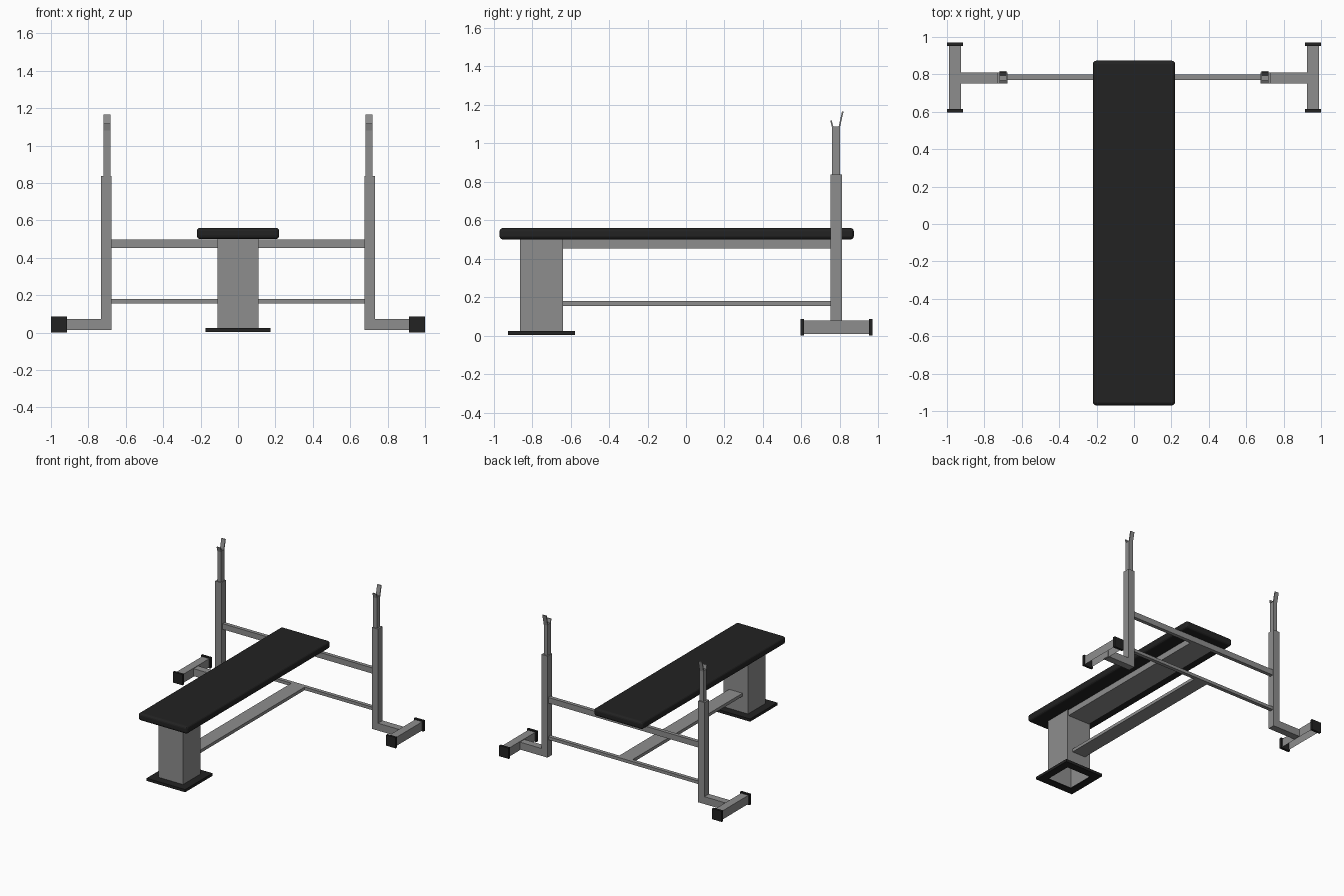
import bpy, bmesh
from mathutils import Vector

if "Cube" in bpy.data.objects:
    bpy.data.objects.remove(bpy.data.objects["Cube"])


def material(name, value):
    m = bpy.data.materials.new(name)
    m.diffuse_color = (value, value, value, 1)
    m.use_nodes = True
    m.node_tree.nodes["Principled BSDF"].inputs["Base Color"].default_value = m.diffuse_color
    return m


GREY = material("grey steel", 0.27)
BLACK = material("black rubber", 0.016)


def finish(name, bm, mat):
    me = bpy.data.meshes.new(name)
    bm.to_mesh(me)
    bm.free()
    me.materials.append(mat)
    ob = bpy.data.objects.new(name, me)
    bpy.context.collection.objects.link(ob)
    return ob


def box(name, x, y, z, mat, open_bottom=False):
    """Box from three (low, high) ranges, optionally without a floor."""
    bm = bmesh.new()
    bmesh.ops.create_cube(bm, size=1)
    for v in bm.verts:
        v.co = Vector([r[0] if c < 0 else r[1] for c, r in zip(v.co, (x, y, z))])
    if open_bottom:
        bm.normal_update()
        floor = [f for f in bm.faces if f.normal.z < -0.5]
        bmesh.ops.delete(bm, geom=floor, context='FACES_ONLY')
    return finish(name, bm, mat)


def prism(name, profile, x, mat):
    """Extrude a y-z profile along x."""
    bm = bmesh.new()
    face = bm.faces.new([bm.verts.new((x[0], y, z)) for y, z in profile])
    ext = bmesh.ops.extrude_face_region(bm, geom=[face])
    for v in ext["geom"]:
        if isinstance(v, bmesh.types.BMVert):
            v.co.x = x[1]
    bmesh.ops.recalc_face_normals(bm, faces=bm.faces)
    return finish(name, bm, mat)


# padded seat with rounded edges
seat = box("seat", (-0.22, 0.22), (-0.97, 0.873), (0.5, 0.56), BLACK)
bev = seat.modifiers.new("rounded", 'BEVEL')
bev.width, bev.segments = 0.018, 3

# hollow front pillar
PX, PY = (-0.11, 0.11), (-0.862, -0.639)
box("front_pillar", PX, PY, (0.01, 0.5), GREY, open_bottom=True)

# base frame around the pillar
BX, BY, BZ = (-0.173, 0.173), (-0.925, -0.576), (0.003, 0.025)
box("base_left", (BX[0], PX[0]), BY, BZ, BLACK)
box("base_right", (PX[1], BX[1]), BY, BZ, BLACK)
box("base_front", PX, (BY[0], PY[0]), BZ, BLACK)
box("base_back", PX, (PY[1], BY[1]), BZ, BLACK)

# lengthwise rails and crossbars
box("upper_rail", (-0.1, 0.1), (-0.64, 0.775), (0.452, 0.5), GREY)
box("lower_rail", (-0.06, 0.06), (-0.64, 0.775), (0.155, 0.18), GREY)
box("upper_crossbar", (-0.68, 0.68), (0.77, 0.8), (0.452, 0.498), GREY)
box("lower_crossbar", (-0.68, 0.68), (0.77, 0.8), (0.155, 0.18), GREY)

# rack sides
for side, s in (("left", -1), ("right", 1)):
    def span(a, b):
        return tuple(sorted((s * a, s * b)))

    box(side + "_upright", span(0.677, 0.732), (0.752, 0.81), (0.013, 0.837), GREY)
    box(side + "_post", span(0.683, 0.718), (0.76, 0.8), (0.83, 1.088), GREY)
    # bar hook: short front lip and taller back lip
    prism(side + "_front_lip", [(0.76, 1.08), (0.768, 1.08), (0.758, 1.118), (0.75, 1.118)],
          span(0.683, 0.718), GREY)
    prism(side + "_back_lip", [(0.792, 1.08), (0.8, 1.08), (0.819, 1.165), (0.811, 1.165)],
          span(0.683, 0.718), GREY)
    # outrigger, foot channel and rubber caps
    box(side + "_outrigger", span(0.73, 0.93), (0.752, 0.81), (0.013, 0.073), GREY)
    box(side + "_foot", span(0.925, 0.99), (0.605, 0.96), (0.008, 0.078), GREY, open_bottom=True)
    box(side + "_front_cap", span(0.915, 1.0), (0.595, 0.614), (0, 0.087), BLACK)
    box(side + "_back_cap", span(0.915, 1.0), (0.951, 0.97), (0, 0.087), BLACK)
